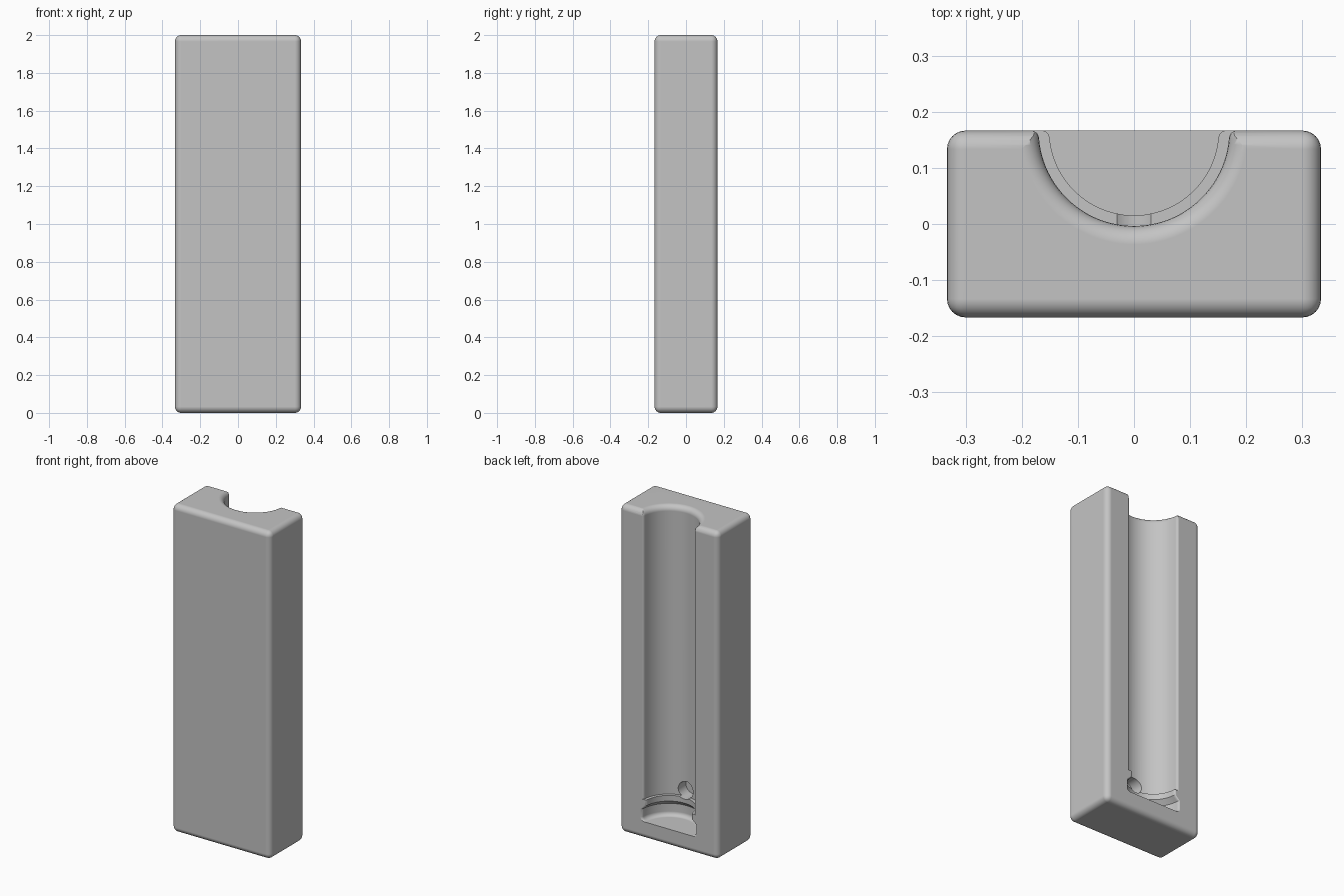
import bpy, bmesh, math
from mathutils import Matrix

cube = bpy.data.objects.get("Cube")
if cube:
    bpy.data.objects.remove(cube, do_unlink=True)

WIDTH, DEPTH, HEIGHT, ROUND = 0.667, 0.333, 2.0, 0.033
BACK = DEPTH / 2
BORE, LIP = 0.17, 0.015

grey = bpy.data.materials.new("plain grey")
grey.use_nodes = True
grey.diffuse_color = (0.55, 0.55, 0.55, 1)
grey.node_tree.nodes["Principled BSDF"].inputs["Base Color"].default_value = grey.diffuse_color


def make_object(name, bm):
    bmesh.ops.recalc_face_normals(bm, faces=bm.faces)
    mesh = bpy.data.meshes.new(name)
    bm.to_mesh(mesh)
    bm.free()
    mesh.materials.append(grey)
    obj = bpy.data.objects.new(name, mesh)
    bpy.context.collection.objects.link(obj)
    return obj


def section(r):
    """Half-round outline of radius r that flares softly into the back face."""
    d = math.sqrt((r + LIP) ** 2 - LIP ** 2)
    tilt = math.asin(LIP / (r + LIP))
    flare = []
    for i in range(6):
        a = math.pi / 2 + (math.pi / 2 - tilt) * i / 5
        flare.append((d + LIP * math.cos(a), BACK - LIP + LIP * math.sin(a) + 0.0004))
    arc = []
    for i in range(1, 48):
        a = -tilt - (math.pi - 2 * tilt) * i / 48
        arc.append((r * math.cos(a), BACK + r * math.sin(a)))
    right = [(d, BACK + 0.1)] + flare
    return right + arc + [(-x, y) for x, y in reversed(right)]


def fillet(cr, cz, rad, start, end, steps=6):
    angles = [math.radians(start + (end - start) * i / steps) for i in range(steps + 1)]
    return [(cr + rad * math.cos(a), cz + rad * math.sin(a)) for a in angles]


# Rounded block
bm = bmesh.new()
bmesh.ops.create_cube(bm, size=1)
bmesh.ops.scale(bm, vec=(WIDTH, DEPTH, HEIGHT), verts=bm.verts)
bmesh.ops.translate(bm, vec=(0, 0, HEIGHT / 2), verts=bm.verts)
bmesh.ops.bevel(bm, geom=bm.edges[:], offset=ROUND, segments=6, profile=0.5, affect='EDGES')
block = make_object("channel_block", bm)

# Channel cutter: pocket floor, retaining ring, long bore, rounded top mouth
profile = fillet(0.155, 0.13, 0.025, -90, 0)
profile += [(0.18, 0.178), (0.152, 0.205), (0.151, 0.24), (BORE, 0.24)]
profile += fillet(BORE + ROUND, HEIGHT - ROUND, ROUND, 180, 90)
profile += [(BORE + ROUND, HEIGHT + 0.1)]
bm = bmesh.new()
loops = [[bm.verts.new((x, y, z)) for x, y in section(r)] for r, z in profile]
for low, high in zip(loops, loops[1:]):
    for i in range(len(low)):
        j = (i + 1) % len(low)
        bm.faces.new((low[i], low[j], high[j], high[i]))
bm.faces.new(loops[0])
bm.faces.new(loops[-1])
channel = make_object("channel_cutter", bm)

# Blind round hole in the channel wall, notching the ring
bm = bmesh.new()
bmesh.ops.create_cone(bm, cap_ends=True, segments=40, radius1=0.05, radius2=0.05, depth=0.17,
                      matrix=Matrix.Translation((0, 0.015, 0.28)) @ Matrix.Rotation(math.pi / 2, 4, 'X'))
hole = make_object("hole_cutter", bm)

# Cut, then shade
bpy.ops.object.select_all(action='DESELECT')
block.select_set(True)
bpy.context.view_layer.objects.active = block
for cutter in (channel, hole):
    cutter.hide_render = True
    mod = block.modifiers.new("cut", 'BOOLEAN')
    mod.operation, mod.solver, mod.object = 'DIFFERENCE', 'EXACT', cutter
    bpy.ops.object.modifier_apply(modifier=mod.name)
    bpy.data.objects.remove(cutter, do_unlink=True)
bpy.ops.object.shade_smooth_by_angle(angle=math.radians(30))
normals = block.modifiers.new("even shading", 'WEIGHTED_NORMAL')
normals.keep_sharp = True
